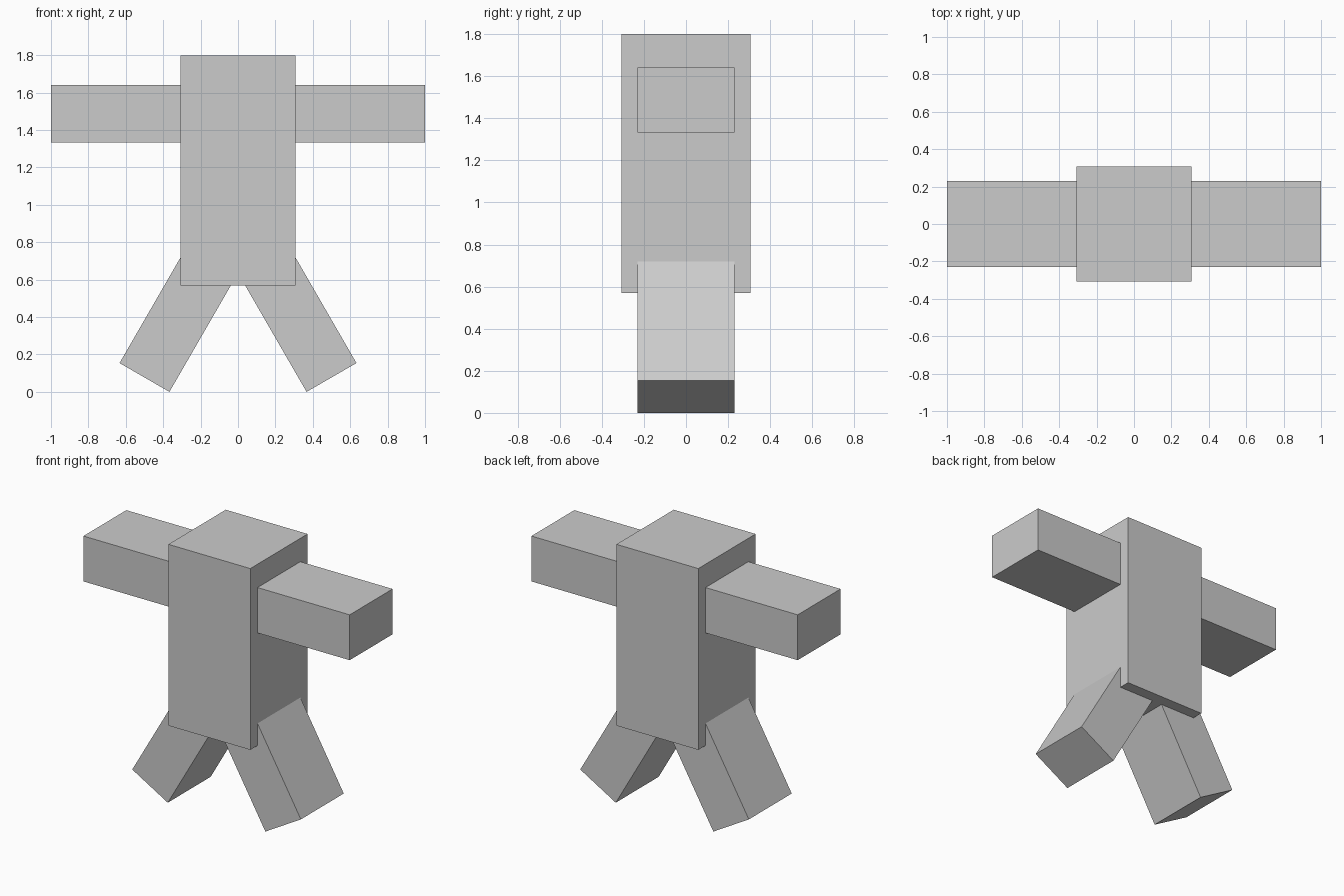
import bpy
import math
from mathutils import Matrix, Vector

if "Cube" in bpy.data.objects:
    bpy.data.objects.remove(bpy.data.objects["Cube"])

grey = bpy.data.materials.new("light_grey")
grey.diffuse_color = (0.6, 0.6, 0.6, 1.0)
grey.use_nodes = True
grey.node_tree.nodes["Principled BSDF"].inputs["Base Color"].default_value = grey.diffuse_color


def box(name, centre, size, tilt=0.0):
    """Box with its size baked in, tilted about the y axis."""
    bpy.ops.mesh.primitive_cube_add(size=1)
    obj = bpy.context.object
    obj.name = name
    obj.data.transform(
        Matrix.Translation(centre)
        @ Matrix.Rotation(tilt, 4, 'Y')
        @ Matrix.Diagonal((*size, 1))
    )
    obj.data.materials.append(grey)
    return obj


# Square upright torso
box("torso", (0, 0, 1.184), (0.615, 0.615, 1.231))

LEG_LENGTH = 0.92
TILT = math.radians(30)

for side, label in ((-1, "left"), (1, "right")):
    # Arm held straight out, rooted inside the torso
    box(f"{label}_arm", (side * 0.625, 0, 1.487), (0.75, 0.46, 0.308))

    # Leg splayed outward, its sole centred at the foot point
    foot = Vector((side * 0.5, 0, 0.077))
    up = Vector((-side * math.sin(TILT), 0, math.cos(TILT)))
    box(f"{label}_leg", foot + up * LEG_LENGTH / 2,
        (0.308, 0.46, LEG_LENGTH), -side * TILT)
